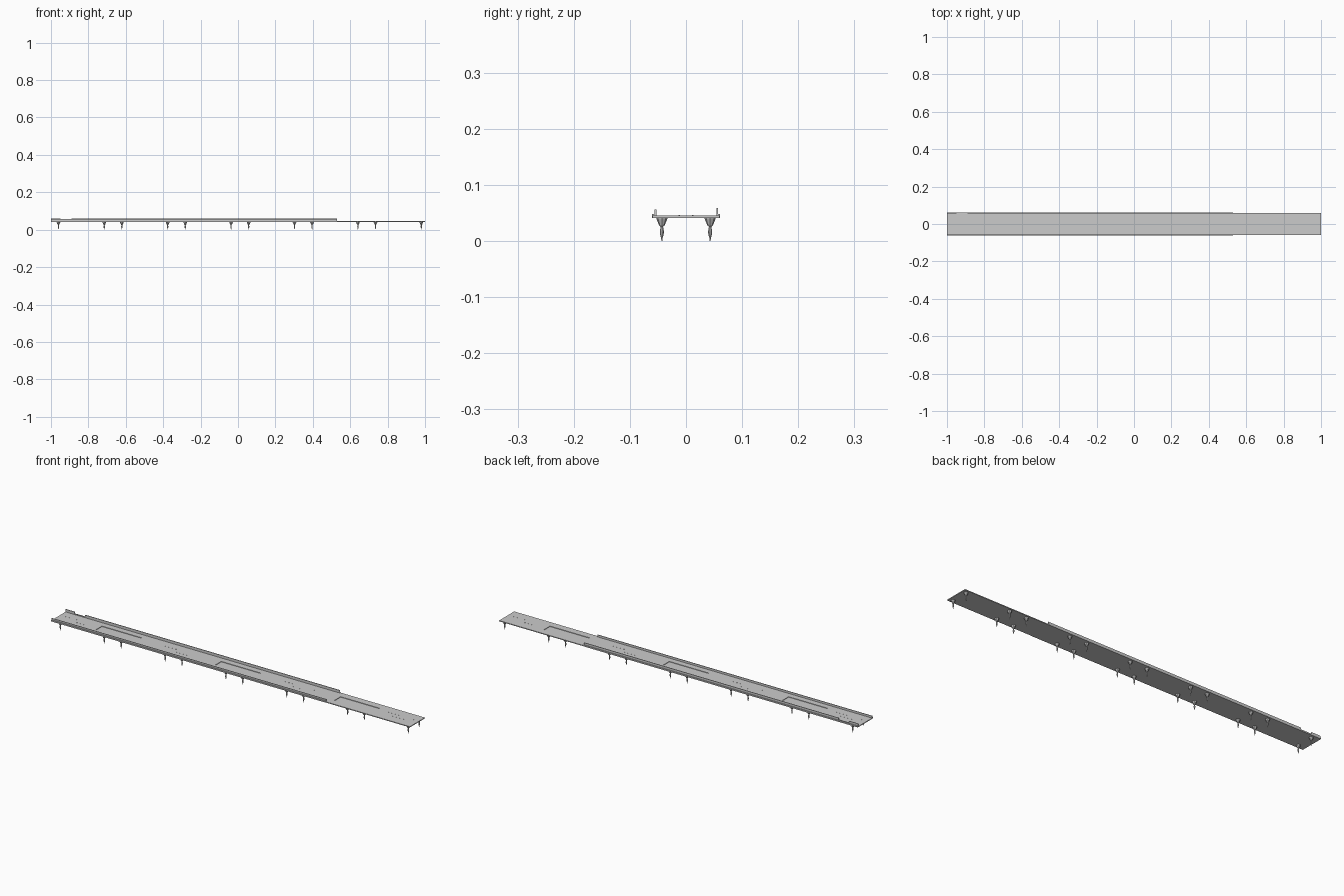
import bpy, bmesh, math
from mathutils import Matrix, Vector

if "Cube" in bpy.data.objects:
    bpy.data.objects.remove(bpy.data.objects["Cube"])


def add_box(bm, x0, x1, y0, y1, z0, z1):
    m = Matrix.Translation(((x0 + x1) / 2, (y0 + y1) / 2, (z0 + z1) / 2))
    m = m @ Matrix.Diagonal((x1 - x0, y1 - y0, z1 - z0, 1))
    bmesh.ops.create_cube(bm, size=1, matrix=m)


def finish(bm, name):
    bmesh.ops.recalc_face_normals(bm, faces=bm.faces)
    me = bpy.data.meshes.new(name)
    bm.to_mesh(me)
    bm.free()
    ob = bpy.data.objects.new(name, me)
    bpy.context.collection.objects.link(ob)
    return ob


def boxes(name, specs):
    bm = bmesh.new()
    for s in specs:
        add_box(bm, *s)
    return finish(bm, name)


BOTTOM, TOP = 0.0415, 0.0455

# deck slab with three shallow recesses
deck = boxes("deck", [(-1, 1, -0.06, 0.06, BOTTOM, TOP)])
cutter = boxes("recess_cutter", [(c - 0.11, c + 0.11, -0.024, 0.024, TOP - 0.0025, TOP + 0.01)
                                 for c in (-0.665, 0, 0.665)])
cutter.hide_render = True
cutter.hide_set(True)
mod = deck.modifiers.new("recesses", 'BOOLEAN')
mod.object = cutter
mod.operation = 'DIFFERENCE'
mod.solver = 'EXACT'

# parapets, with a broken opening in the back one
boxes("front_parapet", [(-1, 0.53, -0.056, -0.053, TOP, 0.056)])
boxes("back_parapet", [(-1, -0.95, 0.054, 0.057, TOP, 0.059),
                       (-0.95, -0.89, 0.054, 0.057, TOP, 0.050),
                       (-0.89, 0.53, 0.054, 0.057, TOP, 0.059)])

# outer kerbs along the walled stretch
boxes("kerbs", [(-1, 0.53, -0.061, -0.056, BOTTOM, 0.048),
                (-1, 0.53, 0.057, 0.061, BOTTOM, 0.048)])

# rows of small studs on the deck between recesses
studs = []
for c in (-0.89, -0.335, 0.335, 0.89):
    for i in range(-4, 5):
        for y in (-0.012, 0.012):
            x = c + i * 0.02
            studs.append((x - 0.002, x + 0.002, y - 0.001, y + 0.001, TOP, TOP + 0.0006))
boxes("deck_studs", studs)

# tapered footings turned from a profile, two rows in pairs
PROFILE = [(0.0105, 0.0425), (0.0095, 0.039), (0.0045, 0.027), (0.0022, 0.026),
           (0.0035, 0.018), (0.0033, 0.012), (0.0015, 0.006), (0.0007, 0.0)]
SIDES = 8
bm = bmesh.new()
for k in range(6):
    for dx in (0, 0.245):
        for y in (-0.043, 0.043):
            base = Vector((-0.96 + k * 0.339 + dx, y, 0))
            rings = [[bm.verts.new(base + Vector((r * math.cos(a), r * math.sin(a), z)))
                      for a in (2 * math.pi * i / SIDES for i in range(SIDES))]
                     for r, z in PROFILE]
            for p, q in zip(rings, rings[1:]):
                for i in range(SIDES):
                    j = (i + 1) % SIDES
                    bm.faces.new((p[i], p[j], q[j], q[i]))
            bm.faces.new(rings[0])
            bm.faces.new(rings[-1])
finish(bm, "support_legs")
